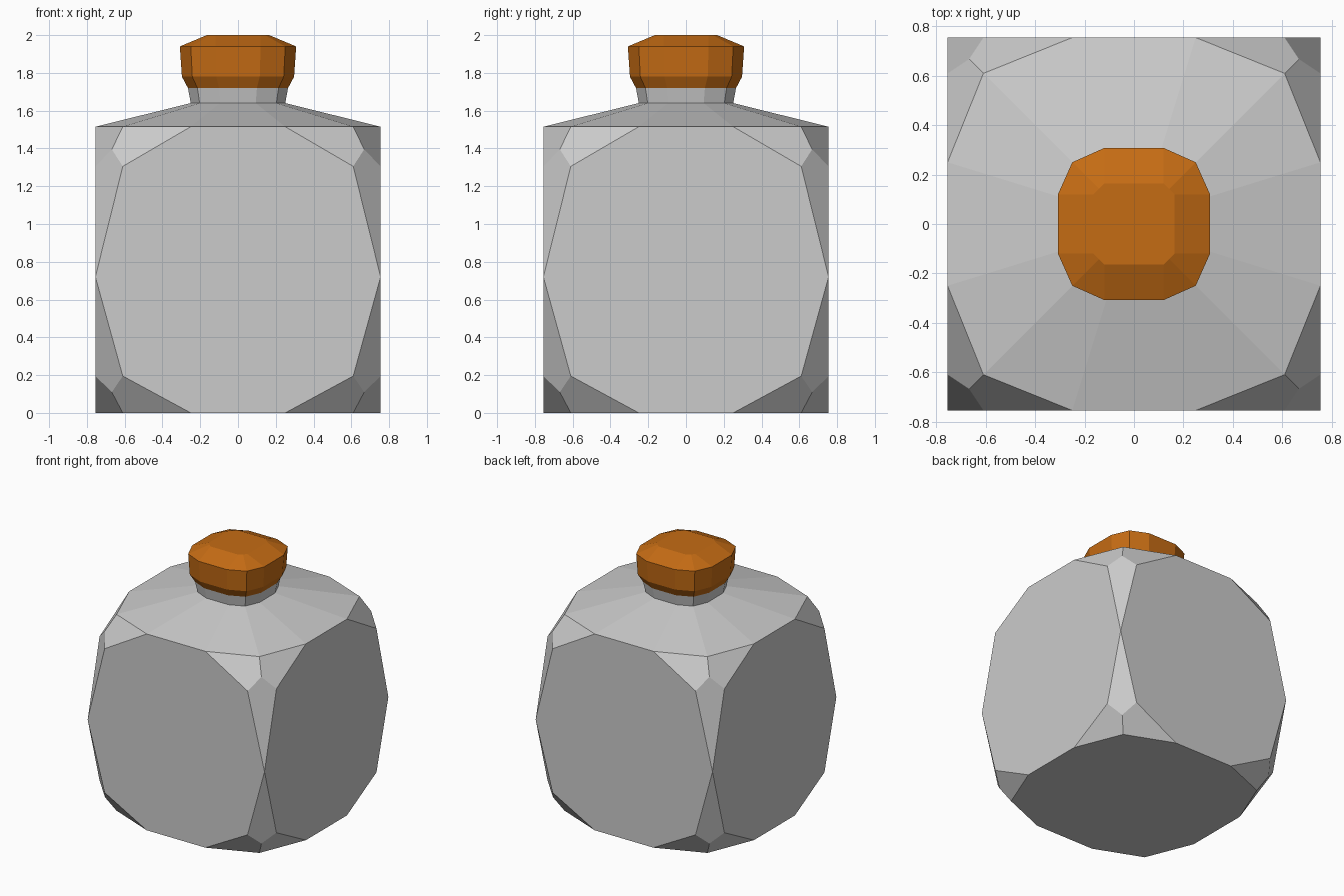
import bpy, bmesh
from math import pi
from mathutils import Matrix, Vector

if "Cube" in bpy.data.objects:
    bpy.data.objects.remove(bpy.data.objects["Cube"])


def ring12(mid, edge, corner, z):
    """12-sided rounded square: flat half-width `mid`, flat end `edge`, corner point."""
    quarter = [(-edge, -mid), (edge, -mid), (corner, -corner)]
    pts = []
    for k in range(4):
        r = Matrix.Rotation(k * pi / 2, 3, 'Z')
        pts += [r @ Vector((x, y, z)) for x, y in quarter]
    return pts


def add_face(bm, pts):
    bm.faces.new([bm.verts.new(p) for p in pts])


def loft(bm, rings):
    for a, b in zip(rings, rings[1:]):
        for i in range(12):
            j = (i + 1) % 12
            add_face(bm, [a[i], a[j], b[j], b[i]])


def finish(bm, name):
    bmesh.ops.remove_doubles(bm, verts=bm.verts, dist=0.0005)
    bmesh.ops.recalc_face_normals(bm, faces=bm.faces)
    me = bpy.data.meshes.new(name)
    bm.to_mesh(me)
    bm.free()
    ob = bpy.data.objects.new(name, me)
    bpy.context.collection.objects.link(ob)
    return ob


# Bottle: bevelled cube body, sloped shoulder and flared neck
W, E, C, K = 0.755, 0.25, 0.61, 0.668
MID = 0.72
# (rim z, side point z, corner point z) for the top and bottom
LEVELS = [(1.515, 1.305, 1.395), (0.0, 0.195, 0.11)]

bm = bmesh.new()
for k in range(4):
    rot = Matrix.Rotation(k * pi / 2, 3, 'Z')

    def face(pts):
        add_face(bm, [rot @ Vector(p) for p in pts])

    # large flat side
    right = [(E, 0.0), (C, LEVELS[1][1]), (W, MID), (C, LEVELS[0][1]), (E, LEVELS[0][0])]
    outline = right + [(-x, z) for x, z in reversed(right)]
    face([(x, -W, z) for x, z in outline])
    # facets cut off each corner
    for rim, side, mid in LEVELS:
        corner = (K, -K, mid)
        face([(E, -W, rim), (C, -C, rim), corner, (C, -W, side)])
        face([(W, -E, rim), (C, -C, rim), corner, (W, -C, side)])
        face([(W, -W, MID), (C, -W, side), corner, (W, -C, side)])

neck = [ring12(W, E, C, 1.515),
        ring12(0.25, 0.094, 0.203, 1.64),
        ring12(0.265, 0.1, 0.215, 1.72)]
loft(bm, neck)
add_face(bm, neck[-1])
add_face(bm, ring12(W, E, C, 0.0))
finish(bm, "bottle")

# Stopper
bm = bmesh.new()
cap = [ring12(0.265, 0.1, 0.215, 1.72),
       ring12(0.297, 0.115, 0.242, 1.78),
       ring12(0.308, 0.12, 0.25, 1.94),
       ring12(0.165, 0.12, 0.1425, 2.0)]
loft(bm, cap)
add_face(bm, cap[0])
add_face(bm, cap[-1])
stopper = finish(bm, "stopper")

mat = bpy.data.materials.new("cork")
mat.diffuse_color = (0.56, 0.15, 0.007, 1)
mat.use_nodes = True
mat.node_tree.nodes["Principled BSDF"].inputs["Base Color"].default_value = mat.diffuse_color
stopper.data.materials.append(mat)
